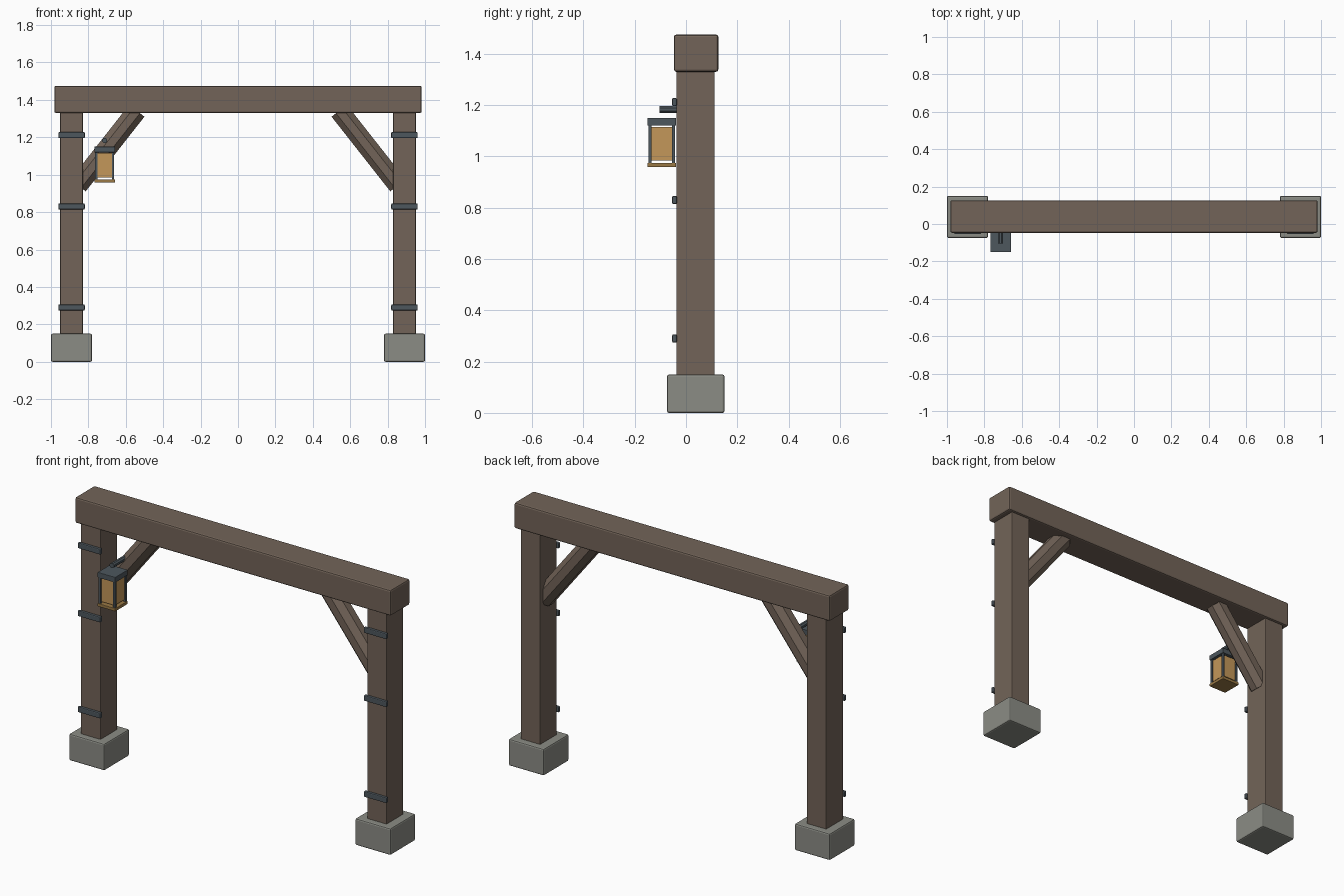
import bpy
from math import pi
from mathutils import Vector

if "Cube" in bpy.data.objects:
    bpy.data.objects.remove(bpy.data.objects["Cube"])


def material(name, rgb):
    m = bpy.data.materials.new(name)
    m.diffuse_color = (*rgb, 1)
    m.use_nodes = True
    m.node_tree.nodes["Principled BSDF"].inputs["Base Color"].default_value = m.diffuse_color
    return m


WOOD = material("wood", (0.17, 0.127, 0.098))
STONE = material("stone", (0.26, 0.265, 0.235))
IRON = material("iron", (0.075, 0.095, 0.11))
GLASS = material("amber_glass", (0.55, 0.31, 0.10))
BRASS = material("brass", (0.32, 0.19, 0.06))


def box(name, lo, hi, mat, bevel=0.0):
    """Box between two corners, with an optional edge bevel."""
    lo, hi = Vector(lo), Vector(hi)
    bpy.ops.mesh.primitive_cube_add(size=1, location=(lo + hi) / 2)
    ob = bpy.context.object
    ob.name = name
    ob.scale = hi - lo
    bpy.ops.object.transform_apply(location=False, rotation=False, scale=True)
    ob.data.materials.append(mat)
    if bevel:
        mod = ob.modifiers.new("bevel", 'BEVEL')
        mod.width = bevel
        mod.segments = 2
    return ob


def rod(name, a, b, radius, mat):
    """Eight-sided bar from a to b, with a flat side facing front."""
    a, b = Vector(a), Vector(b)
    bpy.ops.mesh.primitive_cylinder_add(vertices=8, radius=radius, depth=(b - a).length,
                                        rotation=(0, 0, pi / 8))
    ob = bpy.context.object
    ob.name = name
    bpy.ops.object.transform_apply(location=False, rotation=True, scale=False)
    ob.rotation_euler = Vector((0, 0, 1)).rotation_difference(b - a).to_euler()
    ob.location = (a + b) / 2
    ob.data.materials.append(mat)
    return ob


# Top beam
box("top_beam", (-0.982, -0.047, 1.33), (0.982, 0.126, 1.475), WOOD, 0.009)

for side, s in (("left", -1), ("right", 1)):
    cx = 0.89 * s
    # Stone footing and post
    box(f"{side}_footing", (cx - 0.11, -0.074, 0), (cx + 0.11, 0.15, 0.15), STONE, 0.008)
    box(f"{side}_post", (cx - 0.061, -0.038, 0.002), (cx + 0.061, 0.112, 1.34), WOOD, 0.004)
    # Iron straps on the front of the post
    for i, z in enumerate((0.29, 0.83, 1.212)):
        box(f"{side}_strap_{i + 1}", (cx - 0.071, -0.054, z - 0.016),
            (cx + 0.071, -0.036, z + 0.016), IRON, 0.005)
    # Diagonal brace
    rod(f"{side}_brace", (0.855 * s, 0.037, 0.943), (0.541 * s, 0.037, 1.342), 0.056, WOOD)

# Lantern arm, fixed to the left brace
LX, LY = -0.713, -0.095
rod("lantern_arm", (LX, -0.103, 1.183), (LX, 0.03, 1.183), 0.014, IRON)

# Lantern cap, glass and base
box("lantern_cap", (LX - 0.055, LY - 0.056, 1.12), (LX + 0.055, LY + 0.056, 1.15), IRON, 0.002)
box("lantern_glass", (LX - 0.044, LY - 0.045, 0.985), (LX + 0.044, LY + 0.045, 1.115), GLASS)
box("lantern_base", (LX - 0.055, LY - 0.056, 0.958), (LX + 0.055, LY + 0.056, 0.975), BRASS, 0.002)

# Lantern corner bars
for i, (sx, sy) in enumerate(((-1, -1), (1, -1), (1, 1), (-1, 1))):
    x, y = LX + 0.045 * sx, LY + 0.046 * sy
    box(f"lantern_bar_{i + 1}", (x - 0.006, y - 0.006, 0.97), (x + 0.006, y + 0.006, 1.125), IRON)
